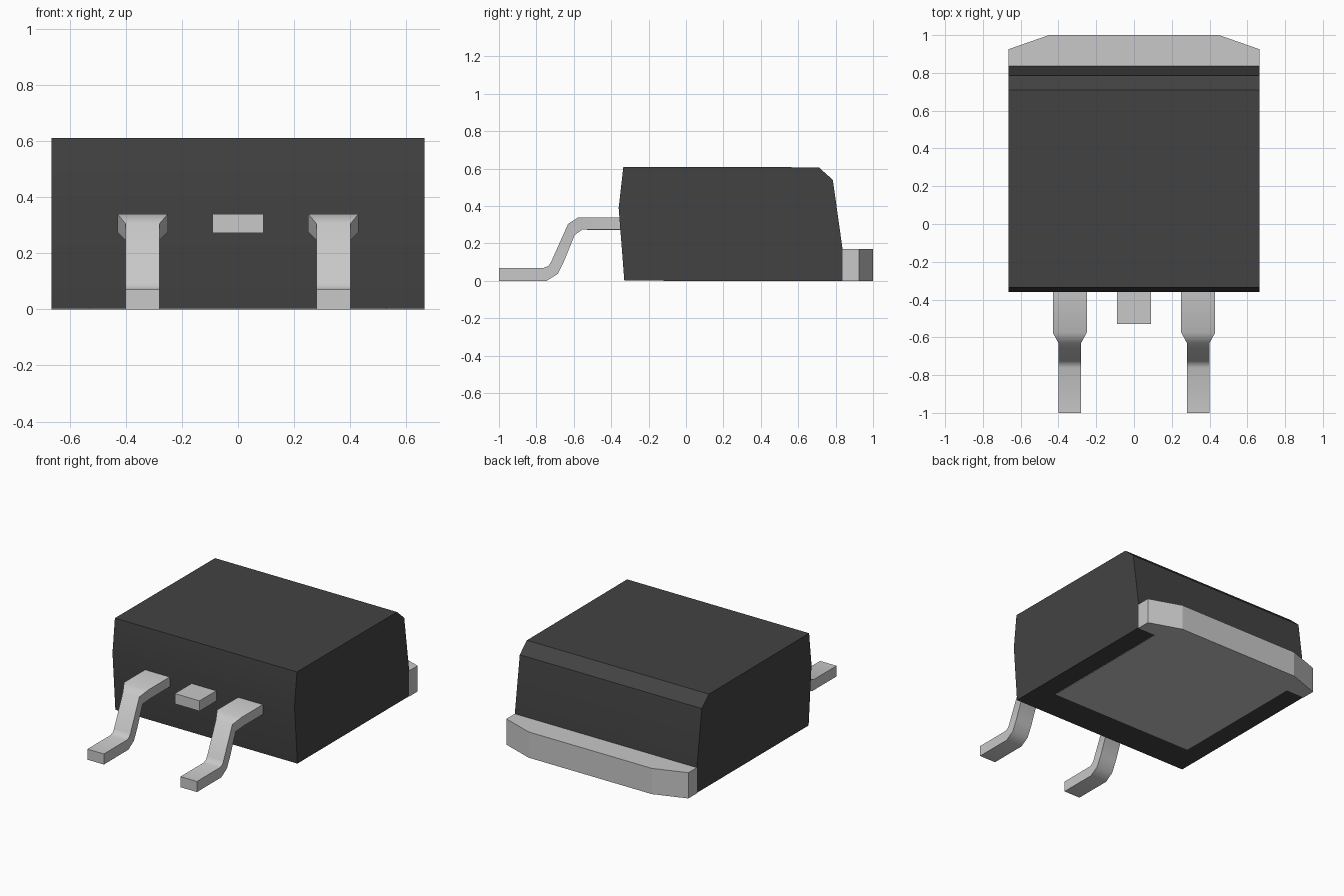
import bpy
import bmesh
import math

if "Cube" in bpy.data.objects:
    bpy.data.objects.remove(bpy.data.objects["Cube"], do_unlink=True)


def make_material(name, value):
    mat = bpy.data.materials.new(name)
    mat.use_nodes = True
    colour = (value, value, value, 1)
    mat.diffuse_color = colour
    bsdf = next(n for n in mat.node_tree.nodes if n.type == 'BSDF_PRINCIPLED')
    bsdf.inputs["Base Color"].default_value = colour
    return mat


plastic = make_material("dark plastic", 0.055)
metal = make_material("tinned metal", 0.58)


def loft(name, rings, mat, smooth_angle=None):
    """Skin matching closed rings of points and cap both ends."""
    bm = bmesh.new()
    loops = [[bm.verts.new(p) for p in ring] for ring in rings]
    for a, b in zip(loops, loops[1:]):
        for i in range(len(a)):
            j = (i + 1) % len(a)
            bm.faces.new((a[i], a[j], b[j], b[i]))
    bm.faces.new(loops[0])
    bm.faces.new(loops[-1])
    bmesh.ops.recalc_face_normals(bm, faces=bm.faces)
    mesh = bpy.data.meshes.new(name)
    bm.to_mesh(mesh)
    bm.free()
    obj = bpy.data.objects.new(name, mesh)
    bpy.context.collection.objects.link(obj)
    mesh.materials.append(mat)
    if smooth_angle:
        bpy.ops.object.select_all(action='DESELECT')
        obj.select_set(True)
        bpy.context.view_layer.objects.active = obj
        bpy.ops.object.shade_smooth_by_angle(angle=math.radians(smooth_angle))
    return obj


def plate(name, outline, z0, z1, mat):
    return loft(name, [[(x, y, z) for x, y in outline] for z in (z0, z1)], mat)


def rectangle(half, y0, y1):
    return [(-half, y0), (half, y0), (half, y1), (-half, y1)]


# Moulded body: side profile swept across the width
half_width = 0.665
profile = [(-0.33, 0.003), (-0.36, 0.39), (-0.335, 0.61), (0.71, 0.607),
           (0.785, 0.54), (0.837, 0.17), (0.837, 0.003)]
loft("body", [[(x, y, z) for y, z in profile]
              for x in (-half_width, half_width)], plastic, 25)

# Rear heat tab with clipped corners, and the exposed pad underneath
tab = [(-half_width, 0.835), (half_width, 0.835), (half_width, 0.925),
       (0.45, 1), (-0.45, 1), (-half_width, 0.925)]
plate("heat_tab", tab, 0, 0.17, metal)
plate("bottom_pad", rectangle(0.53, -0.12, 0.84), 0, 0.006, metal)

# Cropped middle lead
plate("middle_lead", rectangle(0.09, -0.53, -0.3), 0.272, 0.34, metal)

# Outer leads: sections give upper y, z, lower y, z and half width
sections = [(-0.30, 0.34, -0.30, 0.275, 0.09),
            (-0.575, 0.34, -0.553, 0.275, 0.09),
            (-0.63, 0.305, -0.595, 0.245, 0.06),
            (-0.722, 0.10, -0.652, 0.105, 0.06),
            (-0.735, 0.08, -0.686, 0.037, 0.06),
            (-0.76, 0.07, -0.745, 0, 0.06),
            (-1, 0.07, -1, 0, 0.06)]
for side, centre in (("left", 0.34), ("right", -0.34)):
    rings = [[(centre - w, ty, tz), (centre + w, ty, tz),
              (centre + w, by, bz), (centre - w, by, bz)]
             for ty, tz, by, bz, w in sections]
    loft(side + "_lead", rings, metal, 40)
